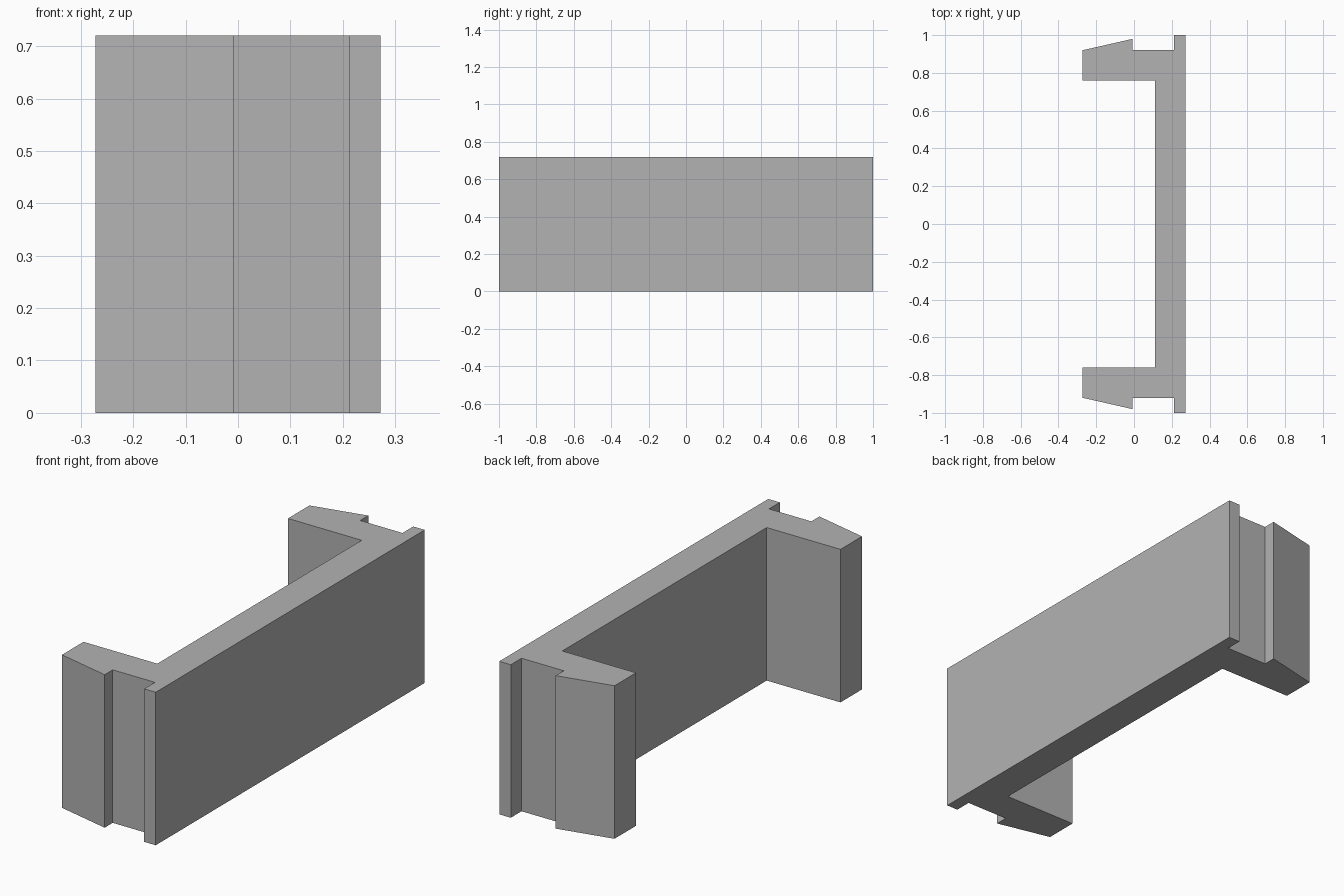
import bpy
import bmesh

HEIGHT = 0.72

cube = bpy.data.objects.get("Cube")
if cube:
    bpy.data.objects.remove(cube, do_unlink=True)

# Plain grey material
grey = bpy.data.materials.new("plain grey")
grey.use_nodes = True
colour = (0.45, 0.45, 0.45, 1)
grey.diffuse_color = colour
grey.node_tree.nodes["Principled BSDF"].inputs["Base Color"].default_value = colour

# Half outline of the clip: face plate end, groove, snap barb, arm, inner wall
half = [(0.272, 1), (0.212, 1), (0.212, 0.92), (-0.008, 0.92), (-0.008, 0.98),
        (-0.272, 0.92), (-0.272, 0.76), (0.112, 0.76)]
outline = half + [(x, -y) for x, y in reversed(half)]

# Extrude the mirrored outline upward
bm = bmesh.new()
base = bm.faces.new([bm.verts.new((x, y, 0)) for x, y in outline])
result = bmesh.ops.extrude_face_region(bm, geom=[base], use_keep_orig=True)
top = [v for v in result["geom"] if isinstance(v, bmesh.types.BMVert)]
bmesh.ops.translate(bm, verts=top, vec=(0, 0, HEIGHT))
bmesh.ops.recalc_face_normals(bm, faces=bm.faces)

mesh = bpy.data.meshes.new("clip_bracket")
bm.to_mesh(mesh)
bm.free()
mesh.materials.append(grey)
bracket = bpy.data.objects.new("clip_bracket", mesh)
bpy.context.collection.objects.link(bracket)
